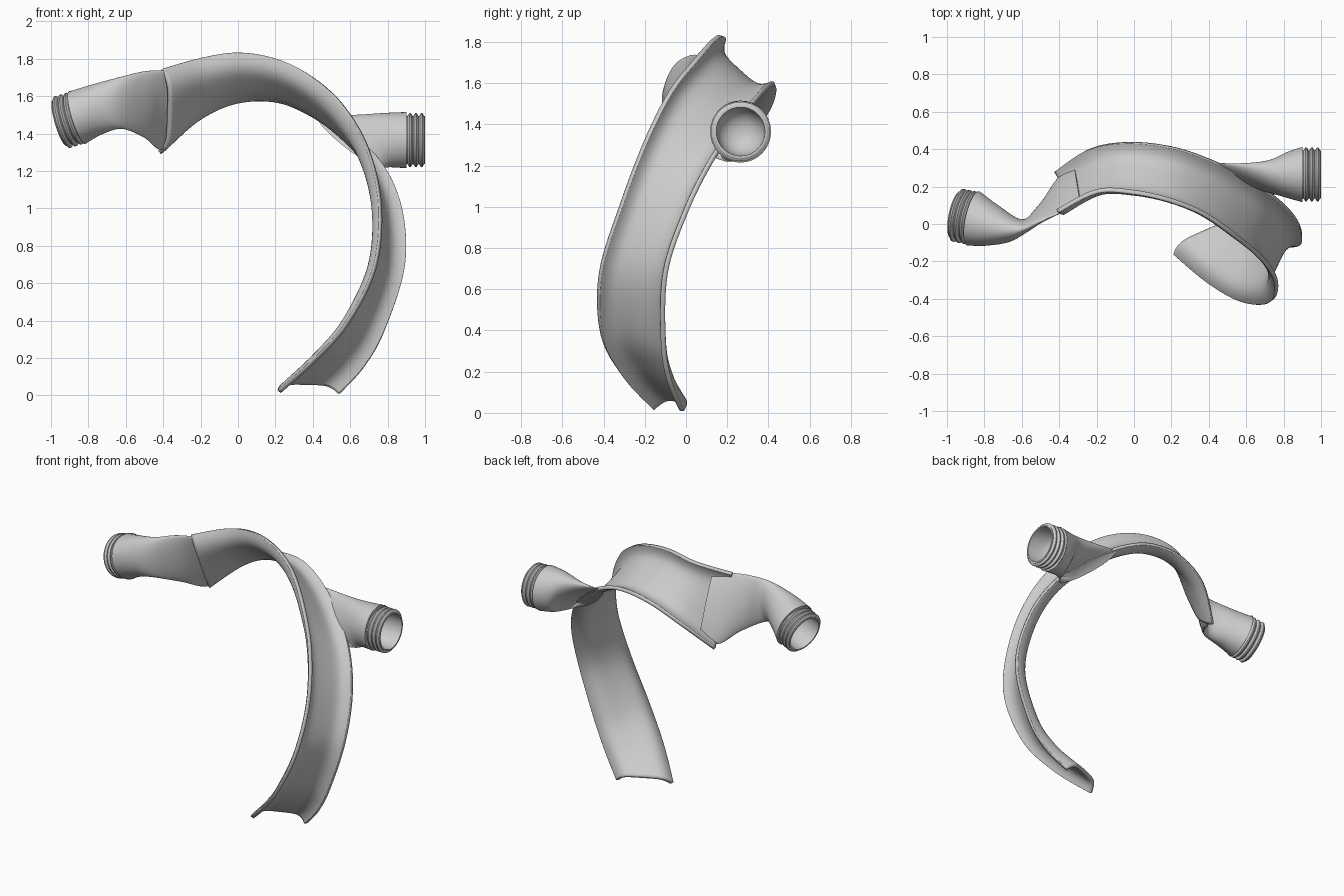
import bpy, bmesh, math
from mathutils import Vector

cube = bpy.data.objects.get("Cube")
if cube:
    bpy.data.objects.remove(cube, do_unlink=True)

grey = bpy.data.materials.new("plain_grey")
grey.use_nodes = True
grey.diffuse_color = (0.6, 0.6, 0.6, 1)
grey.node_tree.nodes["Principled BSDF"].inputs["Base Color"].default_value = (0.6, 0.6, 0.6, 1)


def spline(keys, steps):
    """Smooth interpolation through equally long tuples."""
    result = []
    last = len(keys) - 1
    for i in range(last):
        a, b, c, d = (keys[min(max(i + k, 0), last)] for k in (-1, 0, 1, 2))
        for s in range(steps):
            t = s / steps
            result.append([q + 0.5 * t * (r - p + t * (2 * p - 5 * q + 4 * r - e
                           + t * (3 * (q - r) + e - p)))
                           for p, q, r, e in zip(a, b, c, d)])
    result.append(list(keys[-1]))
    return result


def skin(name, rows, closed=False, cap=False, angle=50):
    """Join rows of points into a smooth surface."""
    bm = bmesh.new()
    grid = [[bm.verts.new(p) for p in row] for row in rows]
    n = len(grid[0])
    for lower, upper in zip(grid, grid[1:]):
        for j in range(n if closed else n - 1):
            k = (j + 1) % n
            bm.faces.new((lower[j], lower[k], upper[k], upper[j]))
    if cap:
        bm.faces.new(grid[-1])
    bmesh.ops.recalc_face_normals(bm, faces=bm.faces)
    mesh = bpy.data.meshes.new(name)
    bm.to_mesh(mesh)
    bm.free()
    mesh.materials.append(grey)
    obj = bpy.data.objects.new(name, mesh)
    bpy.context.collection.objects.link(obj)
    bpy.ops.object.select_all(action='DESELECT')
    obj.select_set(True)
    bpy.context.view_layer.objects.active = obj
    bpy.ops.object.shade_smooth_by_angle(angle=math.radians(angle))
    return obj


# Curved channel band: front edge and back edge, station by station
edges = spline([
    (-.41, .07, 1.74, -.42, .28, 1.30),
    (-.2, .175, 1.8, -.24, .4, 1.47),
    (0, .17, 1.83, -.03, .435, 1.575),
    (.2, .125, 1.8, .2, .41, 1.595),
    (.38, .05, 1.715, .4, .345, 1.53),
    (.55, -.07, 1.565, .6, .245, 1.4),
    (.69, -.19, 1.33, .78, .12, 1.22),
    (.76, -.31, 1.02, .88, 0, .98),
    (.73, -.415, .68, .89, -.1, .68),
    (.58, -.41, .38, .78, -.11, .34),
    (.4, -.31, .18, .67, -.08, .15),
    (.22, -.16, .02, .54, -.02, .01)], 8)
fronts = [Vector(e[:3]) for e in edges]
backs = [Vector(e[3:]) for e in edges]
mids = [(f + b) / 2 for f, b in zip(fronts, backs)]

rows = []
for i, (front, back) in enumerate(zip(fronts, backs)):
    tangent = mids[min(i + 1, len(mids) - 1)] - mids[max(i - 1, 0)]
    outward = tangent.cross(back - front).normalized()
    row = []
    for j in range(25):
        s = (1 - math.cos(math.pi * j / 24)) / 2
        depth = 0.068 * (1 - abs(2 * s - 1) ** 5)
        row.append(front.lerp(back, s) - outward * depth)
    rows.append(row)
band = skin("channel_band", rows)
shell = band.modifiers.new("thickness", 'SOLIDIFY')
shell.thickness = 0.024
shell.offset = 0


# Nozzle bodies: round mouth flattening into the band
def nozzle_body(name, sections):
    rings = []
    for sec in spline(sections, 8):
        centre, long, short = Vector(sec[:3]), Vector(sec[3:6]), Vector(sec[6:])
        rings.append([centre + long * math.cos(a) + short * math.sin(a)
                      for a in (math.tau * k / 48 for k in range(48))])
    return skin(name, rings, closed=True, cap=True)


nozzle_body("right_nozzle_body", [
    (-.86, .03, 1.485, -.042, 0, .14, .03, .145, 0),
    (-.75, -.01, 1.53, -.02, 0, .135, .03, .105, 0),
    (-.62, -.03, 1.565, 0, 0, .14, .02, .055, 0),
    (-.5, .055, 1.555, 0, -.04, .178, -.015, .025, 0),
    (-.4, .15, 1.525, .01, -.09, .212, -.005, .02, .005),
    (-.3, .2, 1.56, .015, -.09, .165, -.005, .018, .008)])
nozzle_body("left_nozzle_body", [
    (.9, .265, 1.365, 0, 0, .15, 0, .148, 0),
    (.8, .26, 1.365, -.02, .01, .145, 0, .115, 0),
    (.7, .25, 1.36, -.08, .05, .14, .03, .065, .01),
    (.58, .235, 1.37, -.16, .09, .13, .025, .02, .03)])


# Threaded mouths with a hollow cup
profile = [(0, .148), (0, .128)]
for i in range(3):
    base = 0.006 + i * 0.031
    profile += [(base, .128), (base + .01, .144), (base + .018, .144), (base + .028, .128)]
profile += [(.1, .128), (.1, .118), (0, .115), (-.05, .095), (-.08, .06), (-.09, .02)]


def threaded_mouth(name, centre, axis):
    turn = Vector(axis).to_track_quat('Z', 'Y')
    rings = [[Vector(centre) + turn @ Vector((r * math.cos(a), r * math.sin(a), h))
              for a in (math.tau * k / 48 for k in range(48))] for h, r in profile]
    skin(name, rings, closed=True, cap=True, angle=35)


threaded_mouth("right_threaded_mouth", (-.86, .03, 1.485), (-.95, .2, -.29))
threaded_mouth("left_threaded_mouth", (.9, .265, 1.365), (1, 0, 0))
